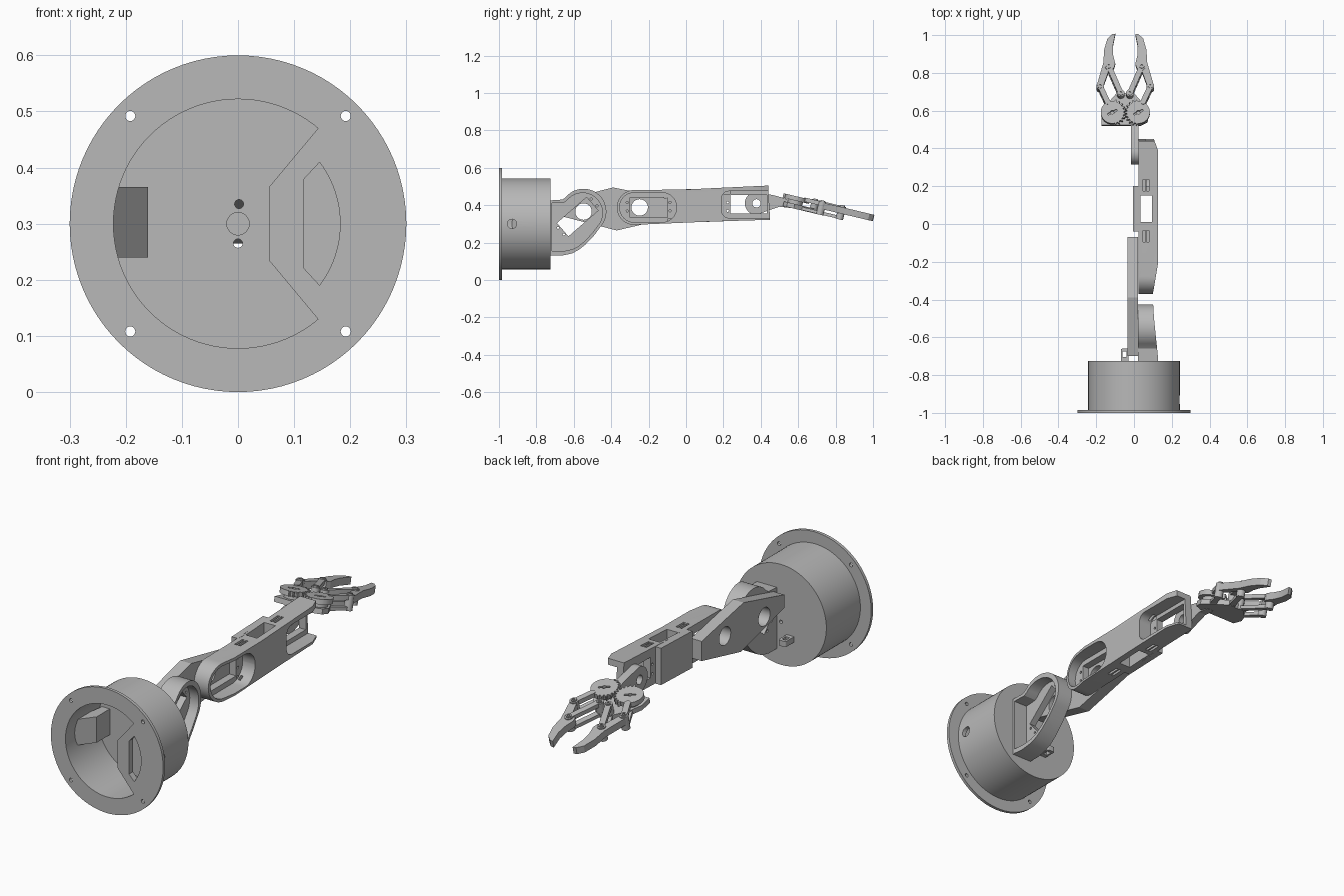
import bpy, bmesh, math
from mathutils import Matrix, Vector

cube = bpy.data.objects.get("Cube")
if cube:
    bpy.data.objects.remove(cube, do_unlink=True)

grey = bpy.data.materials.new("light grey")
grey.use_nodes = True
grey.diffuse_color = (0.48, 0.48, 0.48, 1)
grey.node_tree.nodes["Principled BSDF"].inputs["Base Color"].default_value = grey.diffuse_color

ORDER = {"X": lambda p, q, r: (r, p, q),   # profile in y, z
         "Y": lambda p, q, r: (p, r, q),   # profile in x, z
         "Z": lambda p, q, r: (p, q, r)}   # profile in x, y


def arc(c, r, a0, a1, n=24):
    """Points on an arc, angles in degrees."""
    steps = [math.radians(a0 + (a1 - a0) * i / n) for i in range(n + 1)]
    return [(c[0] + r * math.cos(a), c[1] + r * math.sin(a)) for a in steps]


def circle(c, r, n=40):
    return arc(c, r, 0, 360, n)[:-1]


def rect(p0, p1, q0, q1):
    return [(p0, q0), (p1, q0), (p1, q1), (p0, q1)]


def stadium(a, b, r, n=10):
    """Rounded bar outline between two pivots."""
    d = math.degrees(math.atan2(b[1] - a[1], b[0] - a[0]))
    return arc(a, r, d + 90, d + 270, n) + arc(b, r, d - 90, d + 90, n)


def rounded(p0, p1, q0, q1, r):
    return (arc((p1 - r, q1 - r), r, 0, 90, 8) + arc((p0 + r, q1 - r), r, 90, 180, 8)
            + arc((p0 + r, q0 + r), r, 180, 270, 8) + arc((p1 - r, q0 + r), r, 270, 360, 8))


def prism(name, pts, axis, a, b, matrix=None):
    """Extrude an outline along an axis from a to b."""
    bm = bmesh.new()
    low = [bm.verts.new(ORDER[axis](p, q, a)) for p, q in pts]
    high = [bm.verts.new(ORDER[axis](p, q, b)) for p, q in pts]
    bm.faces.new(low)
    bm.faces.new(high)
    for i in range(len(pts)):
        j = (i + 1) % len(pts)
        bm.faces.new((low[i], low[j], high[j], high[i]))
    bmesh.ops.recalc_face_normals(bm, faces=bm.faces)
    if matrix:
        bm.transform(matrix)
    mesh = bpy.data.meshes.new(name)
    bm.to_mesh(mesh)
    bm.free()
    mesh.materials.append(grey)
    ob = bpy.data.objects.new(name, mesh)
    bpy.context.collection.objects.link(ob)
    return ob


def cut(ob, pts, axis, a, b, matrix=None):
    """Subtract an extruded outline."""
    tool = prism("cutter", pts, axis, a, b, matrix)
    tool.hide_render = True
    mod = ob.modifiers.new("cut", "BOOLEAN")
    mod.operation, mod.solver, mod.object = "DIFFERENCE", "EXACT", tool
    bpy.context.view_layer.objects.active = ob
    bpy.ops.object.modifier_apply(modifier=mod.name)
    bpy.data.objects.remove(tool, do_unlink=True)


# Base: open cup with a bolted flange
C = (0, 0.3)
flange = prism("base_flange", circle(C, 0.3, 96), "Y", -1, -0.985)
cup = prism("base_cup", circle(C, 0.2425, 96), "Y", -0.99, -0.725)
cut(flange, circle(C, 0.222, 96), "Y", -1.1, -0.9)
cut(cup, circle(C, 0.222, 96), "Y", -1.1, -0.75)
for sx in (-1, 1):
    for sz in (-1, 1):
        cut(flange, circle((sx * 0.192, 0.3 + sz * 0.192), 0.009, 20), "Y", -1.1, -0.9)
for x, z in ((0.002, 0.335), (0, 0.265)):
    cut(cup, circle((x, z), 0.008, 20), "Y", -0.8, -0.7)
cut(cup, circle(C, 0.02, 32), "Y", -0.8, -0.74)
cut(cup, circle((-0.93, 0.3), 0.025, 32), "X", 0.15, 0.3)

# Front panel closing one side of the cup, with a window
panel = prism("base_panel", [(0.055, 0.365), (0.055, 0.235)] + arc(C, 0.224, -50, 50, 30),
              "Y", -1, -0.97)
cut(panel, [(0.118, 0.38), (0.118, 0.22)] + arc(C, 0.182, -37, 37, 24), "Y", -1.1, -0.9)
prism("base_inner_block", [(-0.23, -0.94), (-0.16, -0.85), (-0.16, -0.74), (-0.2, -0.74)],
      "Z", 0.24, 0.365)

# Cable guide on the rear wall of the base
guide = prism("cable_guide", rounded(-0.07, -0.03, -0.74, -0.66, 0.008), "Z", 0.185, 0.212)
cut(guide, rect(-0.06, -0.04, -0.705, -0.675), "Z", 0.1, 0.3)

# Shoulder bracket: tray open to the side, with a tilted motor opening
S = (-0.548, 0.366)
outline = ([(-0.735, 0.425), (-0.66, 0.43)] + arc(S, 0.122, 140, -40, 30)
           + [(-0.49, 0.24), (-0.537, 0.19), (-0.575, 0.16), (-0.61, 0.142),
              (-0.665, 0.13), (-0.735, 0.13)])
shoulder = prism("shoulder_bracket", outline, "X", 0.022, 0.128)
cut(shoulder, [(0.1, -0.4), (0.106, -0.5), (0.13, -0.735), (0.2, -0.735), (0.2, -0.4)], "Z", 0, 0.6)
inner = [(-0.585 + (y + 0.585) * 0.87, 0.315 + (z - 0.315) * 0.87) for y, z in outline]
cut(shoulder, inner, "X", 0.055, 0.3)
tilt = Matrix.Translation((0, -0.58, 0.338)) @ Matrix.Rotation(math.radians(41), 4, "X")
cut(shoulder, rect(-0.105, 0.105, -0.047, 0.047), "X", 0, 0.3, tilt)
for u in (-0.118, 0.118):
    for v in (-0.024, 0.024):
        cut(shoulder, circle((u, v), 0.006, 12), "X", 0, 0.1, tilt)

# Upper link between shoulder and elbow
E = (-0.248, 0.388)
link = prism("upper_link", [(-0.7, 0.35), (-0.7, 0.415), (-0.39, 0.495), (-0.07, 0.43),
                            (-0.07, 0.335), (-0.37, 0.265)], "X", -0.035, 0.022)
for c in (S, E):
    cut(link, circle(c, 0.044), "X", -0.1, 0.1)

# Forearm: long body, bevelled ends, two motor trays and a cable window
forearm = prism("forearm", arc((-0.277, 0.388), 0.093, 90, 270, 24)
                + [(0.12, 0.312), (0.45, 0.322), (0.44, 0.505), (0.12, 0.49), (0, 0.484)],
                "X", 0.024, 0.127)
cut(forearm, [(0.1, -0.4), (0.1, -0.37), (0.127, -0.21), (0.2, -0.21), (0.2, -0.4)], "Z", 0, 0.6)
cut(forearm, [(0.1, 0.5), (0.105, 0.45), (0.127, 0.39), (0.2, 0.39), (0.2, 0.5)], "Z", 0, 0.6)
trays = (((-0.355, -0.05, 0.309, 0.467, 0.078), (-0.3, -0.1, 0.335, 0.442)),
         ((0.19, 0.5, 0.332, 0.475, 0.04), (0.237, 0.432, 0.355, 0.455)))
for tray, opening in trays:
    cut(forearm, rounded(*tray), "X", 0.06, 0.3)
    cut(forearm, rect(*opening), "X", 0, 0.3)
    for y in (opening[0] - 0.014, opening[1] + 0.014):
        for z in (0.37, 0.415):
            if y < 0.44:
                cut(forearm, circle((y, z), 0.006, 12), "X", 0, 0.1)
cut(forearm, rect(0.035, 0.095, 0.01, 0.15), "Z", 0, 0.6)
for y0, y1 in ((0.175, 0.235), (-0.095, -0.035)):
    for x in (0.054, 0.073):
        cut(forearm, rect(x - 0.006, x + 0.006, y0, y1), "Z", 0.46, 0.6)
        cut(forearm, rect(x - 0.006, x + 0.006, y0, y1), "Z", 0.2, 0.33)
back = prism("forearm_side_pad", [(-0.04, 0.306), (0.2, 0.314), (0.2, 0.492), (-0.04, 0.484)],
             "X", -0.006, 0.03)
cut(back, rect(0.01, 0.15, 0.0, 0.6), "X", 0.024, 0.1)

# Wrist link
W = (0.377, 0.41)
wrist = prism("wrist_link", arc(W, 0.062, 80, 270, 20)
              + [(0.45, 0.375), (0.5, 0.392), (0.56, 0.385), (0.56, 0.425), (0.49, 0.448)],
              "X", -0.016, 0.023)
cut(wrist, circle(W, 0.022), "X", -0.1, 0.1)

# Gripper, built flat and then tilted into place
G = Matrix.Translation((-0.046, 0.585, 0.418)) @ Matrix.Rotation(math.radians(-13.4), 4, "X")
prism("gripper_palm", [(-0.125, -0.06), (0.08, -0.06), (0.118, -0.04), (0.125, 0), (0.1, 0.05),
                       (0.045, 0.115), (-0.045, 0.115), (-0.1, 0.05), (-0.125, 0)],
      "Z", -0.037, -0.012, G)
finger = [(0.053, 0.427), (0.07, 0.425), (0.095, 0.4), (0.112, 0.34), (0.116, 0.27),
          (0.15, 0.15), (0.136, 0.125), (0.118, 0.138), (0.085, 0.232), (0.06, 0.24),
          (0.053, 0.265), (0.064, 0.31), (0.066, 0.36)]
TEETH = 22
for side, s in (("right", -1), ("left", 1)):
    hub, mid, out, top = [(s * x, y) for x, y in
                          ((0.069, 0), (0.024, 0.103), (0.133, 0.142), (0.087, 0.25))]
    prism(side + "_finger", [(s * x, y) for x, y in finger], "Z", -0.005, 0.03, G)
    # Gear with alternating tip and root points
    teeth = []
    for i in range(TEETH):
        for k, r in ((0, 0.061), (0.25, 0.061), (0.4, 0.073), (0.6, 0.073), (0.85, 0.061)):
            a = 2 * math.pi * (i + k + (0.5 if s > 0 else 0)) / TEETH
            if r < 0.07 or -s * math.cos(a) > 0.15:
                teeth.append((hub[0] + r * math.cos(a), r * math.sin(a)))
    gear = prism(side + "_gear", teeth, "Z", 0.006, 0.03, G)
    cut(gear, circle(hub, 0.01, 20), "Z", -0.1, 0.1, G)
    cut(gear, stadium((hub[0] - 0.02, -0.01), (hub[0] + 0.02, 0.01), 0.005), "Z", 0.02, 0.1, G)
    prism(side + "_gear_post", circle(hub, 0.04), "Z", -0.02, 0.01, G)
    # Parallel links above and below the finger
    start = (hub[0] + (out[0] - hub[0]) * 0.4, out[1] * 0.4)
    prism(side + "_outer_link", stadium(start, out, 0.014), "Z", 0.012, 0.034, G)
    prism(side + "_lower_outer_link", stadium(hub, out, 0.014), "Z", -0.035, -0.018, G)
    prism(side + "_inner_link", stadium(mid, top, 0.014), "Z", 0.016, 0.036, G)
    prism(side + "_lower_inner_link", stadium(mid, top, 0.014), "Z", -0.035, -0.018, G)
    for part, c in (("inner", mid), ("outer", out), ("finger", top)):
        prism(side + "_" + part + "_boss", circle(c, 0.02, 24), "Z", -0.037, 0.035, G)
        pin = prism(side + "_" + part + "_pin", circle(c, 0.013, 20), "Z", 0.02, 0.041, G)
        cut(pin, circle(c, 0.007, 6), "Z", 0.032, 0.1, G)

# Smooth round walls, keep edges sharp
for ob in bpy.context.collection.objects:
    ob.select_set(ob.type == "MESH" and grey.name in ob.data.materials)
bpy.ops.object.shade_smooth_by_angle(angle=math.radians(25))
bpy.ops.object.select_all(action="DESELECT")
